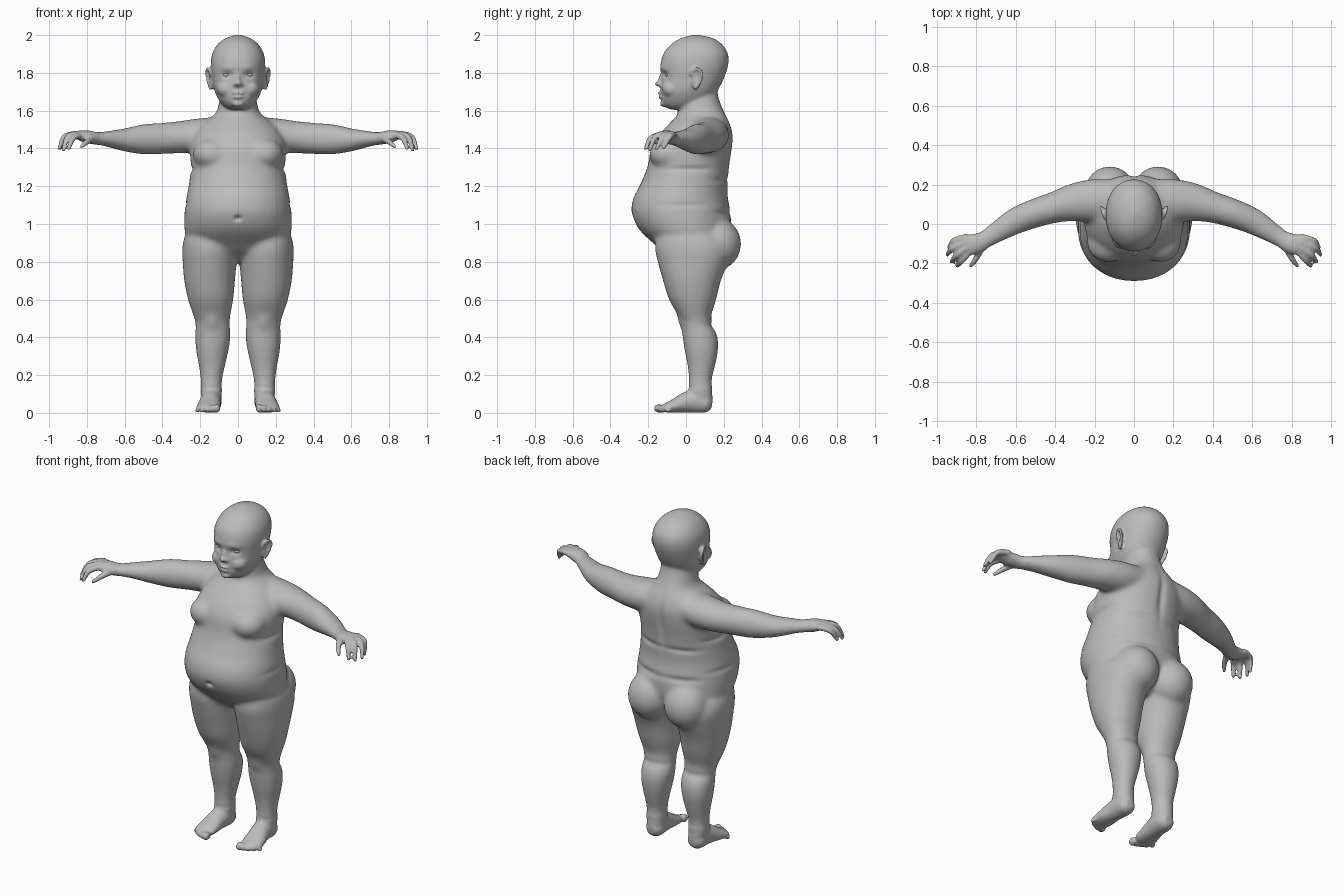
import bpy, bmesh, math
from mathutils import Vector, Matrix, Euler

skin = bpy.data.materials.new("plain grey")
skin.diffuse_color = (0.5, 0.5, 0.5, 1)
bm = bmesh.new()


def spline(rows, steps):
    """Catmull-Rom interpolation through rows of numbers."""
    out = []
    for i in range(len(rows) - 1):
        p = [rows[max(0, min(len(rows) - 1, i + k))] for k in (-1, 0, 1, 2)]
        for s in range(steps):
            t = s / steps
            out.append([0.5 * (2 * b + (c - a) * t + (2 * a - 5 * b + 4 * c - d) * t * t
                               + (3 * b - a - 3 * c + d) * t ** 3) for a, b, c, d in zip(*p)])
    return out + [list(rows[-1])]


def skin_rings(rings):
    rows = [[bm.verts.new(p) for p in r] for r in rings]
    n = len(rows[0])
    for a, b in zip(rows, rows[1:]):
        for i in range(n):
            bm.faces.new((a[i], a[(i + 1) % n], b[(i + 1) % n], b[i]))
    bm.faces.new(rows[0][::-1])
    bm.faces.new(rows[-1])


def column(rows, side=1, n=40):
    """Stack of level rounded rings: z, x min, x max, y front, y back."""
    rings = []
    for z, x0, x1, y0, y1 in spline(rows, 6):
        ring = []
        for i in range(n):
            a = 2 * math.pi * i / n
            c, s = math.cos(a), math.sin(a)
            ring.append((side * ((x0 + x1) / 2 + (x1 - x0) / 2 * math.copysign(abs(c) ** 0.94, c)),
                         (y0 + y1) / 2 + (y1 - y0) / 2 * math.copysign(abs(s) ** 0.94, s), z))
        rings.append(ring)
    skin_rings(rings)


def limb(rows, side=1, up=(0, 0, 1), n=24, steps=5):
    """Tube along a path: x, y, z, half width, half height."""
    pts = spline(rows, steps)
    rings = []
    for i, (x, y, z, w, h) in enumerate(pts):
        t = (Vector(pts[min(i + 1, len(pts) - 1)][:3]) - Vector(pts[max(i - 1, 0)][:3])).normalized()
        v = Vector(up)
        v = (v - t * v.dot(t)).normalized()
        u = t.cross(v)
        ring = [Vector((x, y, z)) + u * w * math.cos(a) + v * h * math.sin(a)
                for a in (2 * math.pi * k / n for k in range(n))]
        rings.append([(side * p.x, p.y, p.z) for p in ring])
    skin_rings(rings)


def blob(c, r, side=1, rot=(0, 0, 0)):
    m = Matrix.Diagonal((side, 1, 1, 1)) @ Matrix.Translation(c) @ Euler(rot).to_matrix().to_4x4() \
        @ Matrix.Diagonal((*r, 1))
    bmesh.ops.create_uvsphere(bm, u_segments=24, v_segments=16, radius=1, matrix=m)


# torso and neck
column([(z, -w, w, f, b) for z, w, f, b in [
    (.80, .10, -.05, .13), (.85, .20, -.12, .19), (.90, .255, -.175, .215), (.95, .28, -.23, .235),
    (1.0, .285, -.267, .24), (1.07, .283, -.29, .235), (1.14, .273, -.278, .222), (1.2, .262, -.247, .222),
    (1.3, .25, -.205, .23), (1.4, .255, -.185, .245), (1.47, .235, -.145, .25), (1.53, .19, -.09, .235),
    (1.58, .125, -.045, .21), (1.62, .105, -.04, .19), (1.68, .095, -.04, .17), (1.74, .09, -.03, .165)]])
# head
column([(z, -w, w, f, b) for z, w, f, b in [
    (1.605, .045, -.08, .06), (1.625, .075, -.115, .11), (1.66, .103, -.132, .14), (1.71, .126, -.135, .17),
    (1.77, .136, -.131, .20), (1.84, .144, -.135, .223), (1.9, .137, -.12, .222), (1.95, .109, -.08, .192),
    (1.98, .072, -.035, .15), (1.995, .035, .01, .10), (2.002, .008, .045, .062)]])
# nose and lips
blob((0, -.142, 1.742), (.019, .024, .016))
blob((0, -.132, 1.768), (.012, .016, .036), rot=(-.25, 0, 0))
blob((0, -.136, 1.692), (.03, .015, .009))
blob((0, -.134, 1.673), (.026, .014, .010))
blob((0, -.118, 1.637), (.032, .02, .018))

for s in (1, -1):
    # face sides
    blob((.016, -.135, 1.738), (.012, .014, .011), s)
    blob((.062, -.075, 1.715), (.05, .052, .045), s)
    # ear plate and rim
    blob((.146, .055, 1.768), (.01, .03, .052), s, (-.15, 0, -.4))
    limb([(.146, .028, 1.785, .007, .007), (.152, .034, 1.812, .008, .008), (.163, .062, 1.823, .008, .008),
          (.167, .084, 1.80, .008, .008), (.162, .08, 1.765, .008, .008), (.152, .062, 1.73, .009, .009),
          (.144, .045, 1.715, .010, .010)], s, up=(1, 0, 0), n=12)
    # chest and buttocks
    blob((.135, -.09, 1.37), (.105, .105, .085), s)
    blob((.122, .165, .895), (.128, .128, .138), s)
    # leg
    column([(.98, .08, .24, -.12, .14), (.93, .03, .283, -.155, .2), (.87, .008, .295, -.165, .24),
            (.8, .008, .293, -.15, .225), (.7, .016, .285, -.122, .185), (.6, .025, .265, -.09, .16),
            (.52, .04, .238, -.045, .135), (.47, .043, .225, -.025, .14), (.4, .04, .227, -.018, .168),
            (.33, .05, .222, -.008, .17), (.25, .068, .208, .008, .155), (.18, .083, .198, .015, .138),
            (.12, .085, .197, .012, .138), (.06, .09, .19, .01, .14), (.015, .10, .18, .03, .125)], s)
    # foot and toes
    limb([(.14, .138, .045, .025, .025), (.14, .11, .05, .05, .05), (.142, .05, .062, .055, .062),
          (.147, 0, .055, .056, .055), (.153, -.05, .04, .062, .04), (.158, -.095, .029, .062, .028),
          (.16, -.125, .024, .045, .018)], s)
    for i in range(5):
        r = .024 - .0025 * i
        blob((.112 + .026 * i, -.142 + .002 * i + .0024 * i * i, r), (r * .75, r * 1.25, r), s)
    # arm and palm
    limb([(.05, .125, 1.485, .10, .085), (.2, .118, 1.468, .11, .092), (.3, .11, 1.46, .098, .086),
          (.4, .085, 1.453, .08, .083), (.5, .055, 1.448, .074, .081), (.6, .015, 1.445, .068, .062),
          (.68, -.032, 1.45, .057, .045), (.745, -.075, 1.453, .046, .034), (.8, -.1, 1.462, .052, .034),
          (.845, -.106, 1.47, .051, .024), (.87, -.11, 1.47, .036, .015)], s)
    # four fingers and a thumb
    for a, b, c in [((.845, -.065, 1.475), (.912, -.085, 1.463), (.936, -.118, 1.405)),
                    ((.845, -.09, 1.478), (.917, -.122, 1.463), (.946, -.155, 1.40)),
                    ((.84, -.115, 1.478), (.900, -.16, 1.463), (.925, -.192, 1.392)),
                    ((.825, -.13, 1.472), (.872, -.185, 1.455), (.895, -.213, 1.40)),
                    ((.77, -.115, 1.452), (.80, -.175, 1.435), (.828, -.212, 1.41))]:
        limb([(*a, .018, .018), (*b, .016, .016), (*c, .011, .011)], s, up=(.3, -.2, 1), n=12)
        blob(c, (.0115, .0115, .0115), s)

# fuse the parts into one skin
bmesh.ops.recalc_face_normals(bm, faces=bm.faces)
mesh = bpy.data.meshes.new("body")
bm.to_mesh(mesh)
bm.free()
body = bpy.data.objects.new("body", mesh)
bpy.context.collection.objects.link(body)
fuse = body.modifiers.new("fuse", 'REMESH')
fuse.mode = 'VOXEL'
fuse.voxel_size = .0075
fused = bpy.data.meshes.new_from_object(body.evaluated_get(bpy.context.evaluated_depsgraph_get()))
body.modifiers.clear()
body.data = fused
fused.name = "body skin"

# soften joints strongly, hands, feet and face lightly
bm = bmesh.new()
bm.from_mesh(fused)
soft = [v for v in bm.verts if .13 < v.co.z < 1.6 and abs(v.co.x) < .74]
for verts, times in ((bm.verts[:], 3), (soft, 22)):
    for _ in range(times):
        bmesh.ops.smooth_vert(bm, verts=verts, factor=.5, use_axis_x=True, use_axis_y=True, use_axis_z=True)

# soft dents and folds: centre, radii, push
dents = [((.058, -.125, 1.79), (.03, .05, .017), (0, .016, 0)),       # eye socket
         ((.05, -.13, 1.83), (.04, .05, .016), (0, -.004, 0)),        # brow
         ((0, -.15, 1.683), (.034, .03, .005), (0, .009, 0)),         # mouth line
         ((.009, -.16, 1.73), (.005, .03, .005), (0, .006, .004)),    # nostril
         ((.16, .06, 1.775), (.03, .013, .022), (-.008, 0, 0)),       # ear hollow
         ((0, -.29, 1.03), (.018, .06, .014), (0, .018, 0)),          # navel
         ((.15, .22, 1.235), (.13, .07, .016), (0, -.010, 0)),        # back folds
         ((.14, .22, 1.06), (.16, .07, .018), (0, -.010, 0)),
         ((.26, .03, 1.29), (.05, .16, .016), (-.010, 0, 0)),         # side folds
         ((.27, .02, 1.10), (.05, .16, .016), (-.005, 0, 0)),
         ((0, .24, 1.38), (.022, .07, .14), (0, -.012, 0)),           # spine
         ((.13, .10, .46), (.10, .07, .02), (0, -.010, 0)),           # knee back
         ((.14, -.03, .48), (.04, .05, .04), (0, -.010, 0)),          # kneecap
         ((.14, .06, .135), (.08, .12, .012), (0, .003, 0))]          # ankle
for v in bm.verts:
    s = 1 if v.co.x >= 0 else -1
    p = Vector((abs(v.co.x), v.co.y, v.co.z))
    move = Vector()
    for c, r, d in dents:
        q = sum(((p[k] - c[k]) / r[k]) ** 2 for k in range(3))
        if q < 6:
            move += Vector(d) * math.exp(-q)
    v.co += Vector((s * move.x, move.y, move.z))
    v.co.z = max(v.co.z, 0)
bm.to_mesh(fused)
bm.free()
fused.materials.clear()
fused.materials.append(skin)
fused.polygons.foreach_set("material_index", [0] * len(fused.polygons))
fused.shade_smooth()

# eyeballs
for s, name in ((1, "left_eye"), (-1, "right_eye")):
    bpy.ops.mesh.primitive_uv_sphere_add(segments=24, ring_count=16, radius=1, location=(s * .057, -.088, 1.79))
    eye = bpy.context.object
    eye.name = name
    eye.scale = (.025, .021, .013)
    eye.data.materials.append(skin)
    bpy.ops.object.shade_smooth()
